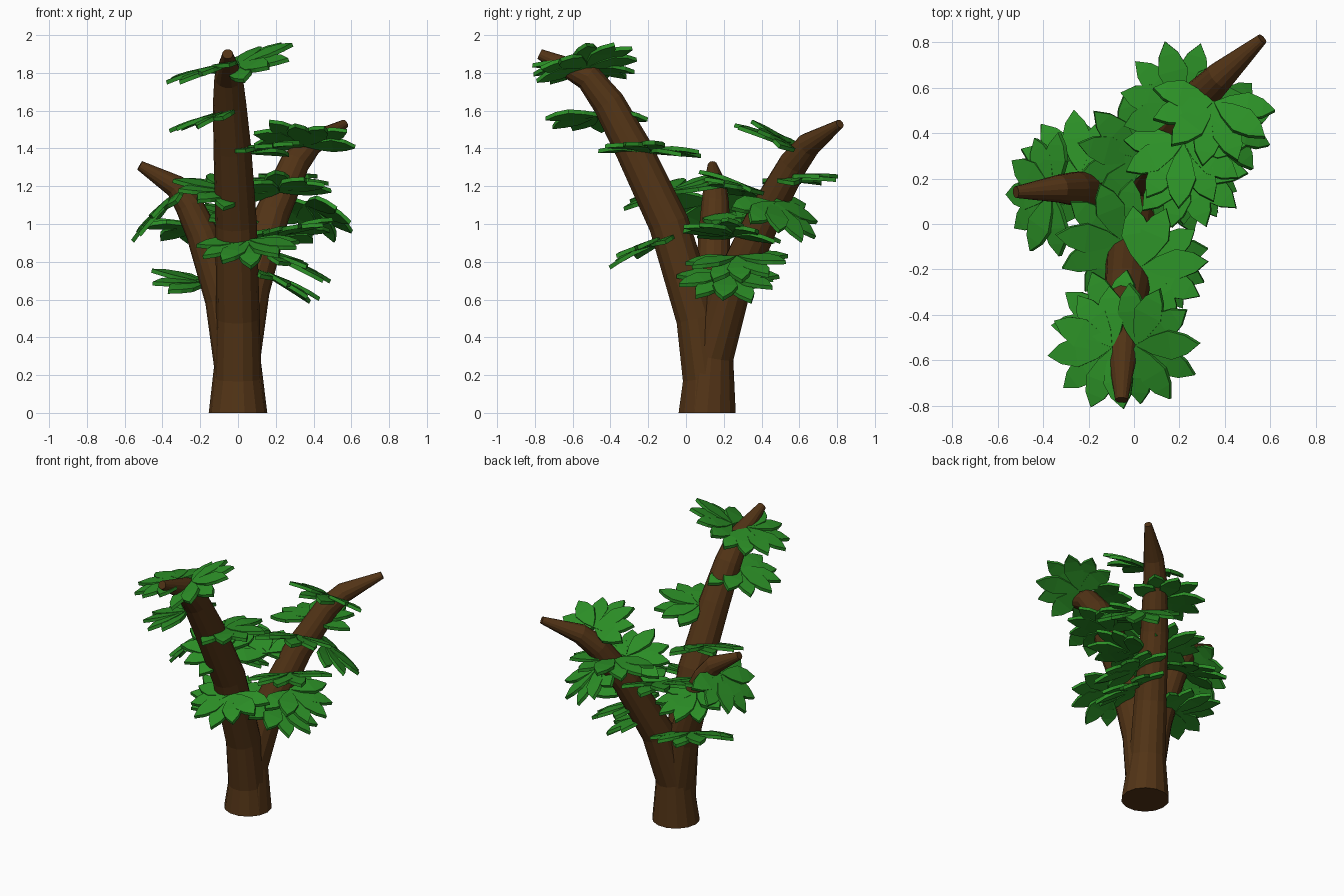
import bpy, bmesh, math, random
from mathutils import Matrix, Vector

if "Cube" in bpy.data.objects:
    bpy.data.objects.remove(bpy.data.objects["Cube"])

random.seed(4)


def material(name, color):
    m = bpy.data.materials.new(name)
    m.diffuse_color = (*color, 1)
    m.use_nodes = True
    m.node_tree.nodes["Principled BSDF"].inputs["Base Color"].default_value = m.diffuse_color
    return m


BARK = material("bark", (0.085, 0.034, 0.008))
GREEN = material("leaf_green", (0.025, 0.28, 0.02))


def finish(name, bm, mat):
    bmesh.ops.recalc_face_normals(bm, faces=bm.faces)
    me = bpy.data.meshes.new(name)
    bm.to_mesh(me)
    bm.free()
    me.materials.append(mat)
    ob = bpy.data.objects.new(name, me)
    bpy.context.collection.objects.link(ob)
    return ob


def limb(name, path, sides=14):
    """Tapered faceted tube along (x, y, z, radius) points, flat at the bottom."""
    bm = bmesh.new()
    pts = [Vector(p[:3]) for p in path]
    rings = []
    for i, p in enumerate(pts):
        t = pts[min(i + 1, len(pts) - 1)] - pts[max(i - 1, 0)]
        q = Vector((0, 0, 1)).rotation_difference(t) if i else Matrix.Identity(3).to_quaternion()
        r = path[i][3]
        rings.append([bm.verts.new(p + q @ Vector((r * math.cos(a), r * math.sin(a), 0)))
                      for a in (2 * math.pi * k / sides for k in range(sides))])
    for a, b in zip(rings, rings[1:]):
        for k in range(sides):
            j = (k + 1) % sides
            bm.faces.new((a[k], a[j], b[j], b[k]))
    bm.faces.new(rings[0])
    bm.faces.new(rings[-1])
    return finish(name, bm, BARK)


# Trunk splitting into three limbs
limb("front_limb", [(0, .112, 0, .155), (0, .105, .18, .125), (0, .06, .5, .115),
                    (-.01, -.09, 1.0, .11), (-.03, -.28, 1.4, .1),
                    (-.045, -.41, 1.64, .088), (-.05, -.52, 1.78, .075), (-.055, -.775, 1.9, .028)])
limb("back_right_limb", [(0, .112, 0, .155), (0, .135, .3, .12), (.06, .235, .65, .108),
                         (.18, .42, 1.05, .092), (.3, .57, 1.32, .078),
                         (.38, .65, 1.42, .066), (.565, .815, 1.53, .024)])
limb("left_limb", [(0, .112, 0, .155), (0, .12, .2, .12), (-.075, .14, .6, .1),
                   (-.19, .15, .95, .085), (-.26, .155, 1.1, .075),
                   (-.33, .155, 1.2, .062), (-.52, .14, 1.31, .026)])

# Half outline of one pointed leaflet: (fraction of length, half width, droop)
PETAL = [(.25, .04, .0), (.55, .066, .0), (.8, .044, -.006)]


def leaf(name, center, azimuth, tilt, roll=0):
    """Palmate leaf: a fan of seven thick pointed leaflets round one base point."""
    bm = bmesh.new()
    for i in range(7):
        ang = math.radians((i - 3) * 31)
        length = .3 - .009 * abs(i - 3)
        pitch = math.radians(random.uniform(-6, 5))
        m = (Matrix.Translation((-.13, 0, .005 * (i % 2))) @ Matrix.Rotation(ang, 4, 'Z')
             @ Matrix.Rotation(-pitch, 4, 'Y'))
        prof = [(0, 0, 0)] + [(f * length, -w, z) for f, w, z in PETAL] + [(length, 0, -.015)] \
            + [(f * length, w, z) for f, w, z in reversed(PETAL)]
        layers = [[bm.verts.new(m @ Vector((x, y, z + h))) for x, y, z in prof]
                  for h in (-.011, .011)]
        n = len(prof)
        for v in layers:
            # strips across the leaflet keep the droop clean
            bm.faces.new((v[0], v[1], v[7]))
            bm.faces.new((v[1], v[2], v[6], v[7]))
            bm.faces.new((v[2], v[3], v[5], v[6]))
            bm.faces.new((v[3], v[4], v[5]))
        for k in range(n):
            j = (k + 1) % n
            bm.faces.new((layers[0][k], layers[0][j], layers[1][j], layers[1][k]))
    ob = finish(name, bm, GREEN)
    R = math.radians
    ob.matrix_world = (Matrix.Translation(center) @ Matrix.Rotation(R(azimuth), 4, 'Z')
                       @ Matrix.Rotation(R(-tilt), 4, 'Y') @ Matrix.Rotation(R(roll), 4, 'X'))
    return ob


# Leaves: centre, outward direction, tilt, roll
LEAVES = [
    # front limb
    ((-.22, -.56, 1.81), 187, -10, 0),
    ((.13, -.53, 1.89), 0, 24, 17),
    ((-.2, -.46, 1.54), 175, -18, 0),
    ((.16, -.18, 1.4), 5, 7, -3),
    ((.06, -.26, .86), -87, -20, 2),
    ((-.18, -.06, 1.19), 175, 10, -14),
    # left limb
    ((-.27, .28, .72), 135, 16, 0),
    ((-.25, .34, .96), 95, -14, 5),
    ((-.45, .13, 1.04), 180, -42, 0),
    # back right limb
    ((.34, .28, .78), 5, -17, 4),
    ((.28, .21, .68), -5, -22, -4),
    ((.33, .42, 1.48), -100, 28, 0),
    ((.18, .64, 1.24), 105, 2, 0),
    ((.43, .53, 1.03), 45, -38, 2),
    ((.32, .18, .98), -40, 17, 0),
    ((.21, .23, 1.22), -95, 20, 5),
    ((-.06, .38, 1.06), 135, 18, 0),
]
for i, args in enumerate(LEAVES):
    leaf(f"leaf_{i + 1}", *args)
